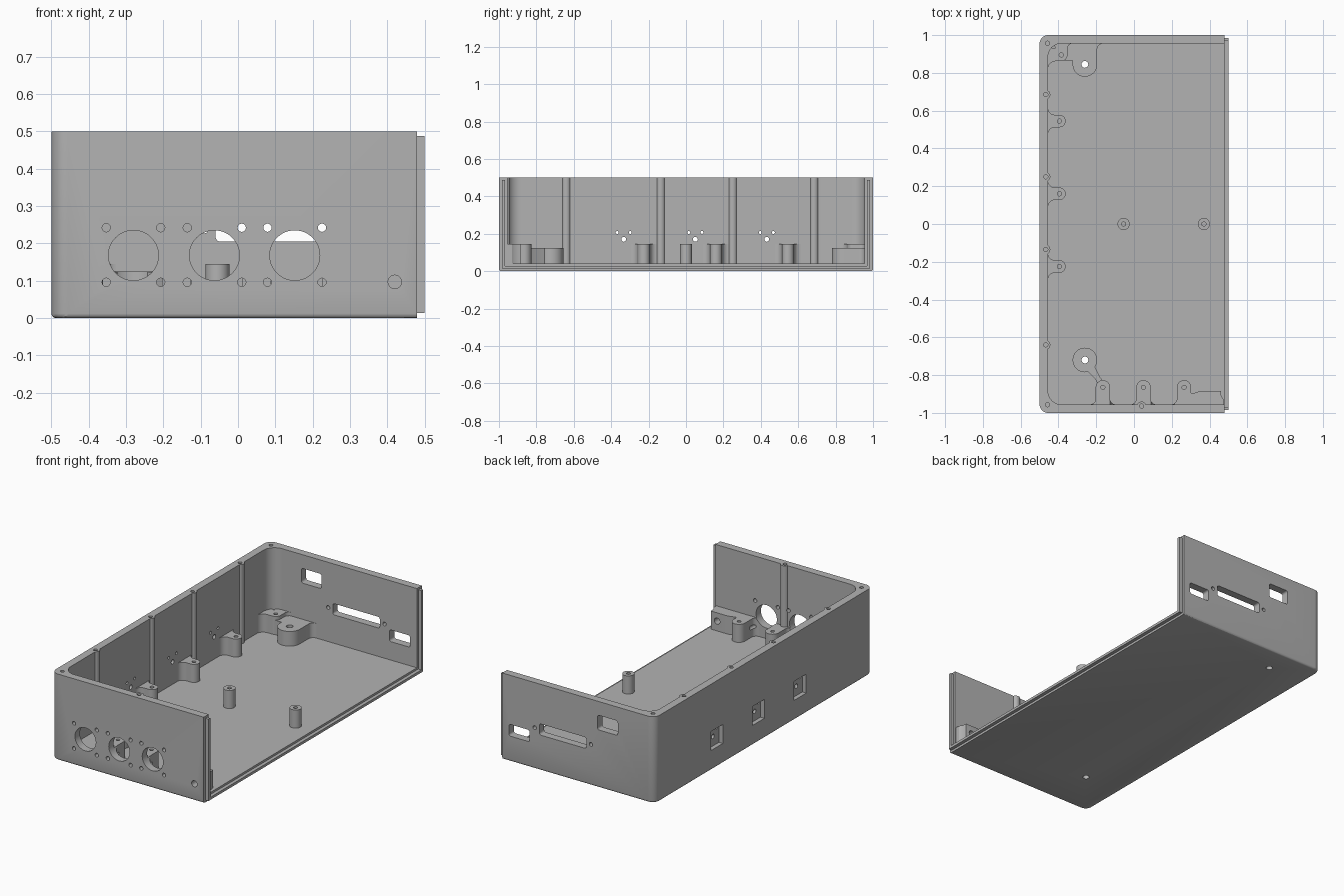
import bpy, bmesh
from math import sin, cos, radians, pi
from mathutils import Vector

if "Cube" in bpy.data.objects:
    bpy.data.objects.remove(bpy.data.objects["Cube"])

grey = bpy.data.materials.new("housing_grey")
grey.use_nodes = True
COLOR = (0.45, 0.45, 0.45, 1)
grey.diffuse_color = COLOR
grey.node_tree.nodes["Principled BSDF"].inputs["Base Color"].default_value = COLOR

FLOOR, TOP = 0.04, 0.5
AXES = {"X": lambda u, v, w: (w, u, v), "Y": lambda u, v, w: (u, w, v), "Z": lambda u, v, w: (u, v, w)}


def arc(cx, cy, r, a0, a1, n=10):
    return [(cx + r * cos(radians(a0 + (a1 - a0) * i / n)),
             cy + r * sin(radians(a0 + (a1 - a0) * i / n))) for i in range(n + 1)]


def circle(cx, cy, r, n=32):
    return arc(cx, cy, r, 0, 360, n)[:-1]


def rect(u0, u1, v0, v1, r=0.0):
    if not r:
        return [(u0, v0), (u1, v0), (u1, v1), (u0, v1)]
    return (arc(u1 - r, v1 - r, r, 0, 90, 4) + arc(u0 + r, v1 - r, r, 90, 180, 4)
            + arc(u0 + r, v0 + r, r, 180, 270, 4) + arc(u1 - r, v0 + r, r, 270, 360, 4))


def add_prism(bm, pts, w0, w1, axis="Z"):
    lo = [bm.verts.new(AXES[axis](u, v, w0)) for u, v in pts]
    hi = [bm.verts.new(AXES[axis](u, v, w1)) for u, v in pts]
    n = len(pts)
    faces = [bm.faces.new(lo), bm.faces.new(hi)]
    for i in range(n):
        j = (i + 1) % n
        faces.append(bm.faces.new((lo[i], lo[j], hi[j], hi[i])))
    bmesh.ops.recalc_face_normals(bm, faces=faces)


def finish(name, bm):
    mesh = bpy.data.meshes.new(name)
    bm.to_mesh(mesh)
    bm.free()
    mesh.materials.append(grey)
    ob = bpy.data.objects.new(name, mesh)
    bpy.context.collection.objects.link(ob)
    return ob


def prism(name, pts, w0, w1, axis="Z"):
    bm = bmesh.new()
    add_prism(bm, pts, w0, w1, axis)
    return finish(name, bm)


def boolean(ob, other, op):
    mod = ob.modifiers.new(op.lower(), "BOOLEAN")
    mod.operation, mod.solver, mod.object = op, "EXACT", other
    bpy.context.view_layer.objects.active = ob
    bpy.ops.object.modifier_apply(modifier=mod.name)


def consume(ob, other, op):
    boolean(ob, other, op)
    bpy.data.objects.remove(other)


def tub(x0, x1, y, r):
    """Outline with two rounded corners on the closed long side."""
    return ([(x1, -y), (x1, y)] + arc(x0 + r, y - r, r, 90, 180)
            + arc(x0 + r, r - y, r, 180, 270))


def flared(cx, cy, r, turn, reach, f):
    """Round boss whose neck widens with concave fillets into a wall."""
    half = arc(0, 0, r, 0, 90, 12) + arc(f - reach, r + f, f, -90, -180, 8)
    half.append((-reach - 0.015, r + f))
    pts = half + [(u, -v) for u, v in reversed(half[1:])]
    t = radians(turn)
    return [(cx + u * cos(t) - v * sin(t), cy + u * sin(t) + v * cos(t)) for u, v in pts]


# Shell with rounded bottom edge
bm = bmesh.new()
add_prism(bm, tub(-0.5, 0.48, 1, 0.045), 0, TOP)
rim = [e for e in bm.edges if all(v.co.z < 0.001 for v in e.verts)
       and not all(v.co.x > 0.47 for v in e.verts)]
bmesh.ops.bevel(bm, geom=rim, offset=0.012, segments=3, profile=0.5, affect="EDGES")
shell = finish("housing_shell", bm)
consume(shell, prism("cavity", tub(-0.455, 0.7, 0.955, 0.07), FLOOR, 0.7), "DIFFERENCE")

# Screw columns that bulge from the inside of the walls
lid_y = (0.685, 0.25, -0.135, -0.64)
lid_holes = [(-0.467, y) for y in lid_y] + [(0.04, -0.964)]
for x, y in lid_holes:
    consume(shell, prism("column", circle(x, y, 0.024), 0.02, TOP), "UNION")
lid_holes += [(-0.458, 0.957), (-0.458, -0.957)]

# Tongue around the open side
tongue = [(-0.985, 0.488), (-0.985, 0.013), (0.985, 0.013), (0.985, 0.488),
          (0.968, 0.488), (0.968, 0.028), (-0.968, 0.028), (-0.968, 0.488)]
parts = [shell, prism("open_side_tongue", tongue, 0.47, 0.5, "X")]

# Mounting bosses
LOW, HIGH, BASE = 0.125, 0.145, 0.03
boss_holes = []


def boss(name, pts, height):
    parts.append(prism(name, pts, BASE, height))


for i, y in enumerate((0.545, 0.16, -0.225)):
    boss(f"side_boss_{i + 1}", flared(-0.395, y, 0.033, 0, 0.06, 0.036), HIGH)
    boss_holes.append((-0.395, y))
for i, x in enumerate((-0.165, 0.05, 0.265)):
    boss(f"front_boss_{i + 1}", flared(x, -0.865, 0.038, 90, 0.09, 0.03), HIGH)
    boss_holes.append((x, -0.865))
for i, x in enumerate((-0.055, 0.37)):
    boss(f"floor_standoff_{i + 1}", circle(x, 0, 0.032), HIGH)
    boss_holes.append((x, 0))

# Back corner: tall boss joined to a wide low boss
bm = bmesh.new()
add_prism(bm, flared(-0.385, 0.895, 0.033, 0, 0.07, 0.04), BASE, HIGH)
corner = finish("back_corner_boss", bm)
consume(corner, prism("neck", flared(-0.385, 0.895, 0.033, -90, 0.06, 0.025), BASE, HIGH), "UNION")
parts.append(corner)
boss_holes.append((-0.385, 0.895))
boss("back_wide_boss", flared(-0.26, 0.845, 0.065, -90, 0.11, 0.03), LOW)
boss("back_boss_web", rect(-0.39, -0.27, 0.865, 0.965), LOW - 0.001)

# Front wide boss, web and cable block
boss("front_wide_boss", circle(-0.26, -0.72, 0.065), LOW)
boss("front_boss_web", [(-0.26, -0.765), (-0.215, -0.74), (-0.18, -0.81), (-0.15, -0.85),
                        (-0.18, -0.87), (-0.205, -0.82)], LOW - 0.001)
boss("front_cable_block", [(0.27, -0.965), (0.27, -0.89), (0.31, -0.897), (0.35, -0.885),
                           (0.46, -0.885), (0.462, -0.91), (0.475, -0.93), (0.475, -0.965)], HIGH)

# All holes, windows and pockets in one cutter
bm = bmesh.new()
for x, y in lid_holes:
    add_prism(bm, circle(x, y, 0.011, 20), 0.3, 0.6)
for x, y in boss_holes:
    add_prism(bm, circle(x, y, 0.011, 20), 0.06, 0.2)
for x, y in ((-0.26, 0.845), (-0.26, -0.72)):
    add_prism(bm, circle(x, y, 0.018, 24), -0.1, 0.2)
for x in (-0.28, -0.063, 0.152):
    add_prism(bm, circle(x, 0.168, 0.067, 48), -1.1, -0.91, "Y")
    for dx in (-0.073, 0.073):
        for dz in (-0.073, 0.073):
            add_prism(bm, circle(x + dx, 0.169 + dz, 0.011, 20), -1.1, -0.91, "Y")
add_prism(bm, circle(0.42, 0.097, 0.018, 24), -1.1, -0.85, "Y")
for window in ((-0.262, -0.132, 0.335, 0.42), (-0.06, 0.242, 0.205, 0.27), (0.304, 0.437, 0.147, 0.215)):
    add_prism(bm, rect(*window, 0.012), 0.93, 1.1, "Y")
for x in (-0.09, 0.272):
    add_prism(bm, circle(x, 0.238, 0.011, 20), 0.93, 1.1, "Y")
for y in (-0.333, 0.05, 0.432):
    add_prism(bm, rect(y - 0.055, y + 0.055, 0.115, 0.225), -0.6, -0.475, "X")
    for dy, z, r in ((0, 0.17, 0.013), (-0.035, 0.207, 0.008), (0.035, 0.207, 0.008)):
        add_prism(bm, circle(y + dy, z, r, 16), -0.48, -0.44, "X")
holes = finish("hole_cutter", bm)
holes.hide_render = True

for ob in parts:
    mod = ob.modifiers.new("holes", "BOOLEAN")
    mod.operation, mod.solver, mod.object, mod.use_self = "DIFFERENCE", "EXACT", holes, True
    bpy.context.view_layer.objects.active = ob
    bpy.ops.object.modifier_apply(modifier=mod.name)
bpy.data.objects.remove(holes)

# Smooth round surfaces, keep edges sharp
bpy.ops.object.select_all(action="DESELECT")
for ob in parts:
    ob.select_set(True)
bpy.context.view_layer.objects.active = shell
bpy.ops.object.shade_smooth_by_angle(angle=radians(30))
